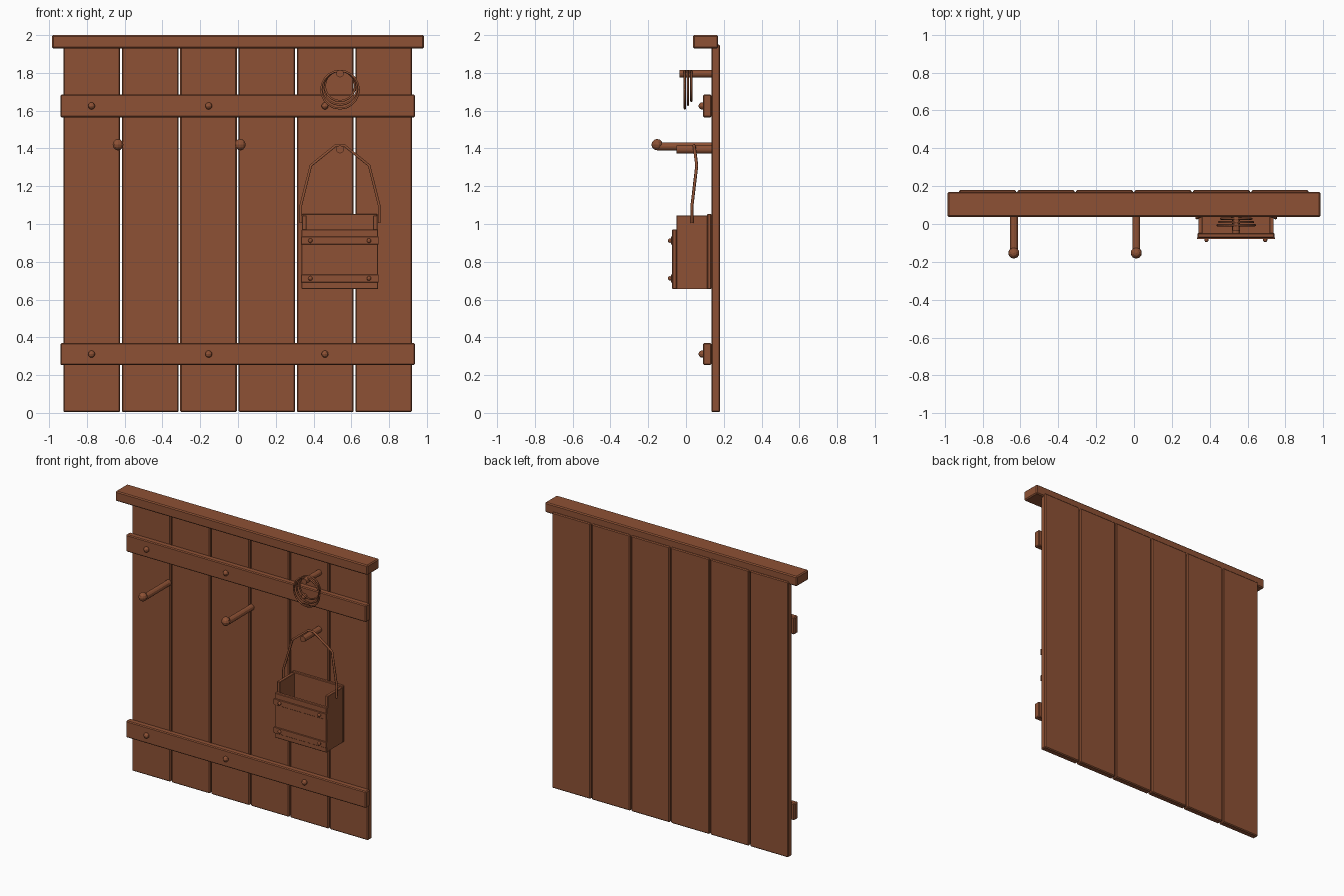
import bpy, bmesh, math
from mathutils import Matrix, Vector

cube = bpy.data.objects.get("Cube")
if cube:
    bpy.data.objects.remove(cube, do_unlink=True)

wood = bpy.data.materials.new("brown wood")
wood.use_nodes = True
color = (0.27, 0.083, 0.035, 1)
wood.diffuse_color = color
wood.node_tree.nodes["Principled BSDF"].inputs["Base Color"].default_value = color


def finish(name, bm, bevel=0.0):
    mesh = bpy.data.meshes.new(name)
    bmesh.ops.recalc_face_normals(bm, faces=bm.faces)
    bm.to_mesh(mesh)
    bm.free()
    mesh.materials.append(wood)
    obj = bpy.data.objects.new(name, mesh)
    bpy.context.collection.objects.link(obj)
    if bevel:
        mod = obj.modifiers.new("soft edges", "BEVEL")
        mod.width = bevel
        mod.segments = 1
    return obj


def box(name, x, y, z, bevel=0.004):
    """Box from (min, max) pairs on each axis."""
    bm = bmesh.new()
    size = [b - a for a, b in (x, y, z)]
    mid = [(a + b) / 2 for a, b in (x, y, z)]
    bmesh.ops.create_cube(bm, size=1, matrix=Matrix.Translation(mid) @ Matrix.Diagonal((*size, 1)))
    return finish(name, bm, bevel)


def peg(name, x, z, radius, front, back):
    """Round rod along y."""
    bm = bmesh.new()
    turn = Matrix.Translation((x, (front + back) / 2, z)) @ Matrix.Rotation(math.pi / 2, 4, "X")
    bmesh.ops.create_cone(bm, cap_ends=True, segments=12, radius1=radius, radius2=radius,
                          depth=back - front, matrix=turn)
    return finish(name, bm)


def ball(name, x, y, z, radius):
    bm = bmesh.new()
    bmesh.ops.create_uvsphere(bm, u_segments=10, v_segments=6, radius=radius,
                              matrix=Matrix.Translation((x, y, z)))
    return finish(name, bm)


def wire(name, points, radius, cyclic=False):
    """Thin rod following a path, as a mesh."""
    curve = bpy.data.curves.new(name, "CURVE")
    curve.dimensions = "3D"
    curve.bevel_depth = radius
    curve.bevel_resolution = 1
    curve.use_fill_caps = True
    spline = curve.splines.new("POLY")
    spline.points.add(len(points) - 1)
    for p, co in zip(spline.points, points):
        p.co = (*co, 1)
    spline.use_cyclic_u = cyclic
    curve.materials.append(wood)
    obj = bpy.data.objects.new(name, curve)
    bpy.context.collection.objects.link(obj)
    return obj


# Plank wall and cap
WALL = 0.135
for i in range(6):
    left = -0.924 + i * 0.309
    box(f"plank_{i + 1}", (left, left + 0.3), (WALL, 0.18), (0.004, 1.95), 0.006)
box("top_cap", (-0.985, 0.985), (0.037, 0.17), (1.93, 2.0), 0.007)

# Cross rails with bolts
for label, low, high in (("lower", 0.253, 0.37), ("upper", 1.565, 1.685)):
    box(f"{label}_rail", (-0.94, 0.937), (0.09, WALL), (low, high), 0.006)
    for x in (-0.775, -0.155, 0.46):
        ball(f"{label}_rail_bolt", x, 0.085, (low + high) / 2, 0.019)

# Long pegs with knobs
for x in (-0.635, 0.012):
    peg("long_peg", x, 1.41, 0.021, -0.15, WALL)
    ball("peg_knob", x, -0.153, 1.42, 0.03)

# Short pegs
peg("ring_peg", 0.54, 1.796, 0.02, -0.035, WALL)
peg("bucket_peg", 0.54, 1.395, 0.021, -0.05, WALL)

# Hanging rings
for y, radius in ((-0.006, 0.1), (0.01, 0.09), (0.028, 0.08)):
    ring = [(0.54 + radius * math.cos(a), y, 1.811 - radius + radius * math.sin(a))
            for a in (k * math.tau / 20 for k in range(20))]
    wire("hanging_ring", ring, 0.006, True)

# Open wooden bucket
BASE = 0.655
box("bucket_back", (0.34, 0.738), (0.112, WALL), (BASE, 1.053))
for x in (0.34, 0.716):
    box("bucket_side", (x, x + 0.022), (-0.05, 0.114), (BASE, 1.045), 0.002)
box("bucket_front", (0.336, 0.742), (-0.073, -0.048), (BASE, 0.972))
box("bucket_floor", (0.36, 0.72), (-0.05, 0.114), (BASE + 0.003, 0.68), 0)
for z in (0.712, 0.912):
    box("bucket_strip", (0.333, 0.745), (-0.08, -0.07), (z - 0.021, z + 0.021), 0.002)
    for x in (0.383, 0.693):
        ball("bucket_bolt", x, -0.084, z, 0.012)

# Bucket handle, mirrored about the peg
half = [(0.208, 0.032, 1.005), (0.207, 0.032, 1.1), (0.154, 0.057, 1.31), (0.022, 0.043, 1.416)]
path = [(0.54 - x, y, z) for x, y, z in half] + [(0.54 + x, y, z) for x, y, z in reversed(half)]
wire("bucket_handle", path, 0.008)
